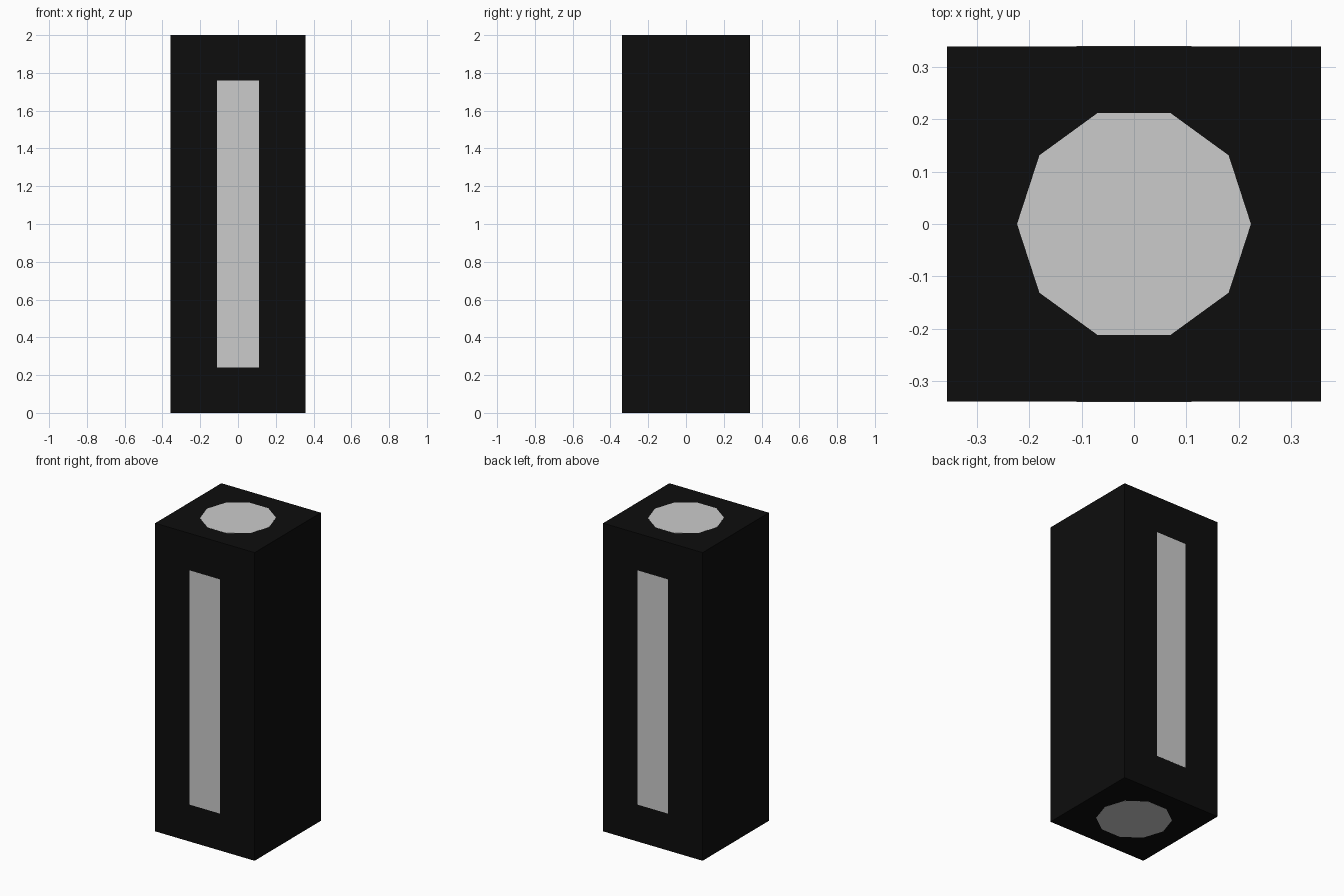
import bpy

if "Cube" in bpy.data.objects:
    bpy.data.objects.remove(bpy.data.objects["Cube"])

E = 0.0005  # inlays stand just proud of the body so they read cleanly


def box(name, size, z):
    bpy.ops.mesh.primitive_cube_add(size=1, location=(0, 0, z))
    ob = bpy.context.object
    ob.name = name
    ob.scale = size
    bpy.ops.object.transform_apply(location=False, rotation=False, scale=True)
    return ob


# Dark rectangular column
body = box("column_body", (0.714, 0.68 - 2 * E, 2 - 2 * E), 1)
black = bpy.data.materials.new("black")
black.diffuse_color = (0.004, 0.004, 0.004, 1)
black.use_nodes = True
black.node_tree.nodes["Principled BSDF"].inputs["Base Color"].default_value = black.diffuse_color
body.data.materials.append(black)

# Tall slab running through the column, flush at front and back
box("inner_slab", (0.22, 0.68, 1.52), 1)

# Ten-sided core, flush at top and bottom, with corners on the x axis
bpy.ops.mesh.primitive_cylinder_add(vertices=10, radius=0.2235, depth=2,
                                    location=(0, 0, 1),
                                    rotation=(0, 0, 1.5707963))
core = bpy.context.object
core.name = "inner_core"
bpy.ops.object.transform_apply(location=False, rotation=True, scale=False)
